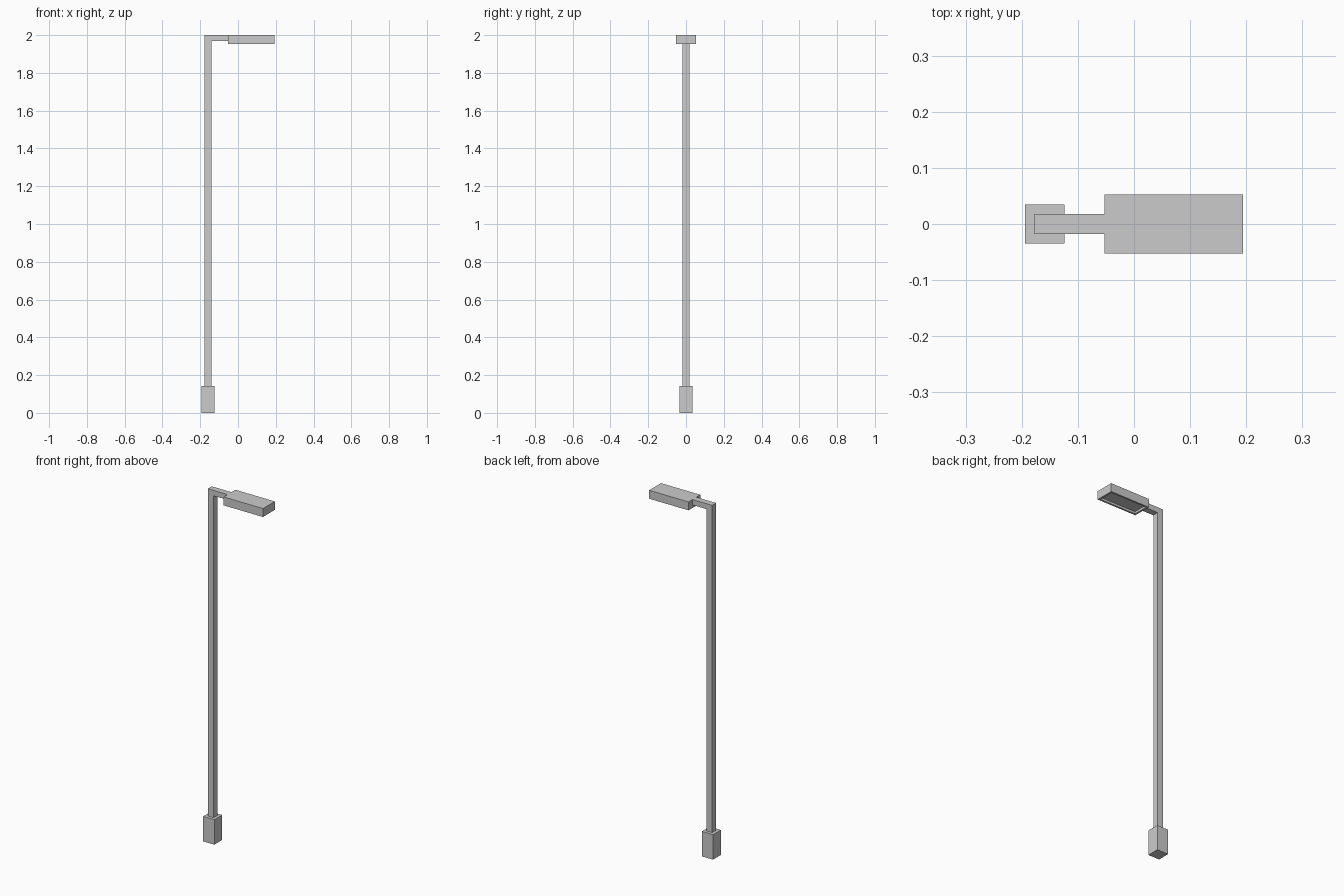
import bpy, bmesh

if "Cube" in bpy.data.objects:
    bpy.data.objects.remove(bpy.data.objects["Cube"])


def new_object(name, bm):
    bmesh.ops.recalc_face_normals(bm, faces=bm.faces)
    mesh = bpy.data.meshes.new(name)
    bm.to_mesh(mesh)
    bm.free()
    obj = bpy.data.objects.new(name, mesh)
    bpy.context.collection.objects.link(obj)
    return obj


def box(x0, x1, half_y, z0, z1):
    bm = bmesh.new()
    bmesh.ops.create_cube(bm, size=1)
    for v in bm.verts:
        v.co.x = x1 if v.co.x > 0 else x0
        v.co.y = half_y if v.co.y > 0 else -half_y
        v.co.z = z1 if v.co.z > 0 else z0
    return bm


# Square foot
new_object("base", box(-0.194, -0.124, 0.035, 0, 0.142))

# Pole and arm: one L-shaped profile extruded across y
profile = [(-0.177, 0.142), (-0.141, 0.142), (-0.141, 1.969),
           (-0.053, 1.969), (-0.053, 2.0), (-0.177, 2.0)]
bm = bmesh.new()
face = bm.faces.new([bm.verts.new((x, -0.0175, z)) for x, z in profile])
side = bmesh.ops.extrude_face_region(bm, geom=[face])["geom"]
for v in side:
    if isinstance(v, bmesh.types.BMVert):
        v.co.y = 0.0175
new_object("pole_and_arm", bm)

# Lamp head with a recessed light panel underneath
bm = box(-0.053, 0.194, 0.053, 1.952, 2.0)
bm.normal_update()
under = [f for f in bm.faces if f.normal.z < -0.9]
bmesh.ops.inset_region(bm, faces=under, thickness=0.015)
panel = bmesh.ops.extrude_face_region(bm, geom=under)["geom"]
bmesh.ops.translate(bm, vec=(0, 0, 0.012),
                    verts=[v for v in panel if isinstance(v, bmesh.types.BMVert)])
bmesh.ops.delete(bm, geom=[f for f in under if f.is_valid], context='FACES_ONLY')
new_object("lamp_head", bm)
